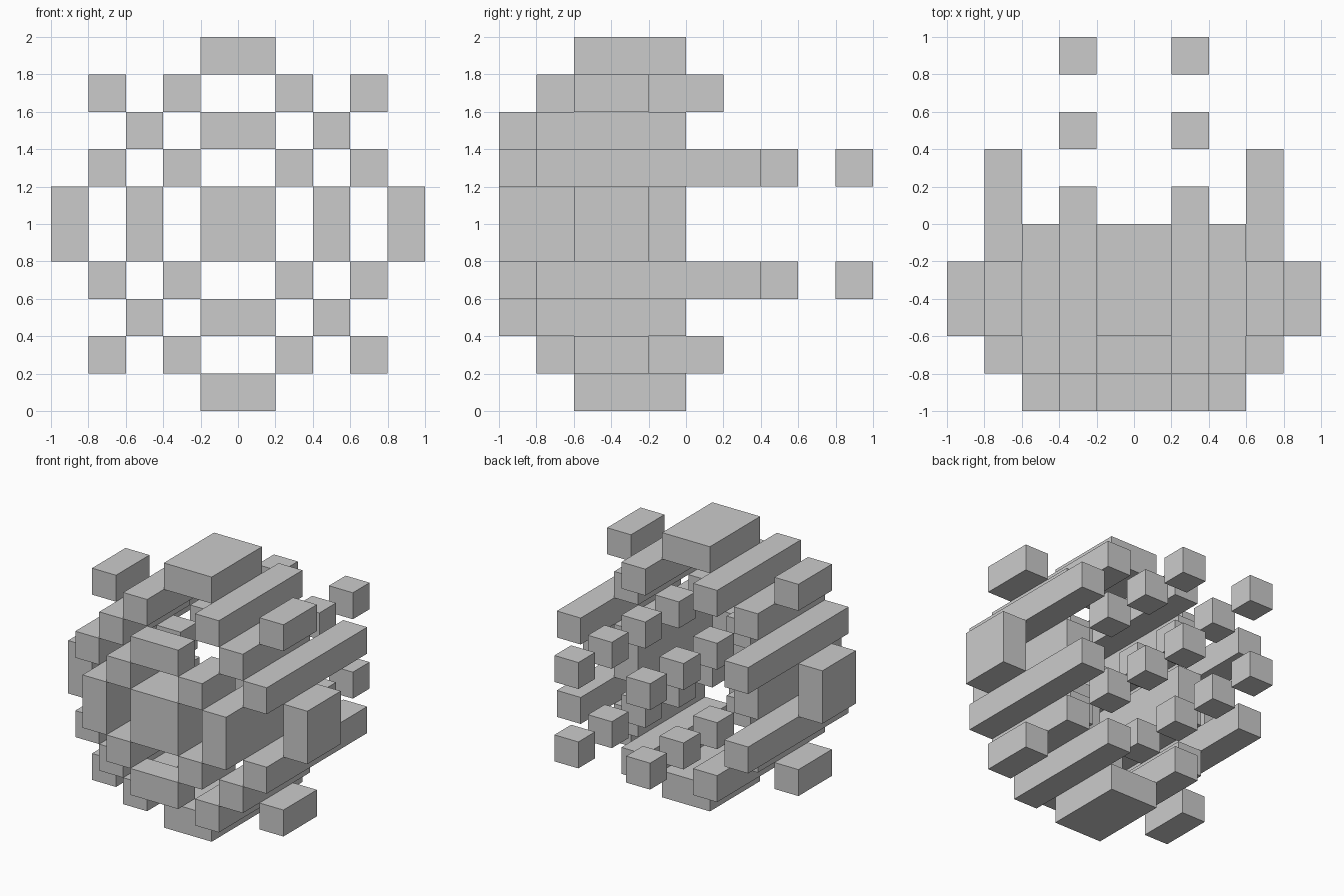
import bpy

if "Cube" in bpy.data.objects:
    bpy.data.objects.remove(bpy.data.objects["Cube"])

U = 0.2  # one block of the grid


def box(name, x0, x1, y0, y1, z0, z1):
    bpy.ops.mesh.primitive_cube_add(
        size=1, location=((x0 + x1) / 2, (y0 + y1) / 2, (z0 + z1) / 2))
    ob = bpy.context.object
    ob.name = name
    ob.scale = (x1 - x0, y1 - y0, z1 - z0)
    bpy.ops.object.transform_apply(location=True, rotation=False, scale=True)
    return ob


def mirrored(name, x, y0, y1, z, height=U):
    """Bar mirrored left/right, and top/bottom about z = 1 unless it straddles it."""
    for side, sx in (("right", 1), ("left", -1)):
        a, b = sorted((sx * x, sx * (x + U)))
        box(f"{name}_{side}", a, b, y0, y1, z, z + height)
        if z >= 1:
            box(f"{name}_lower_{side}", a, b, y0, y1, 2 - z - height, 2 - z)


# Centre column: caps, front plates and core
for tag, z in (("top", 1.8), ("bottom", 0.0)):
    box(f"{tag}_cap", -0.2, 0.2, -0.6, 0, z, z + U)
for tag, z in (("upper", 1.4), ("lower", 0.4)):
    box(f"{tag}_front_plate", -0.2, 0.2, -1, -0.8, z, z + U)
box("front_core", -0.2, 0.2, -1, -0.6, 0.8, 1.2)

# Bars running front to back
mirrored("inner_bar", 0.2, -0.8, 0.2, 1.6)
mirrored("corner_block", 0.6, -0.6, -0.2, 1.6)
mirrored("middle_bar", 0.4, -0.8, 0, 1.4)
mirrored("outer_bar", 0.6, -0.8, 0.4, 1.2)
mirrored("front_block", 0.2, -1, -0.6, 1.2)

# Tall walls at mid height
mirrored("side_plate", 0.8, -0.6, -0.2, 0.8, 0.4)
mirrored("inner_wall", 0.4, -1, 0, 0.8, 0.4)

# Rows of trailing cubes
for i in range(4):
    y = -0.4 + 0.4 * i
    mirrored(f"trail_cube_{i}", 0.2, y, y + U, 1.2)
